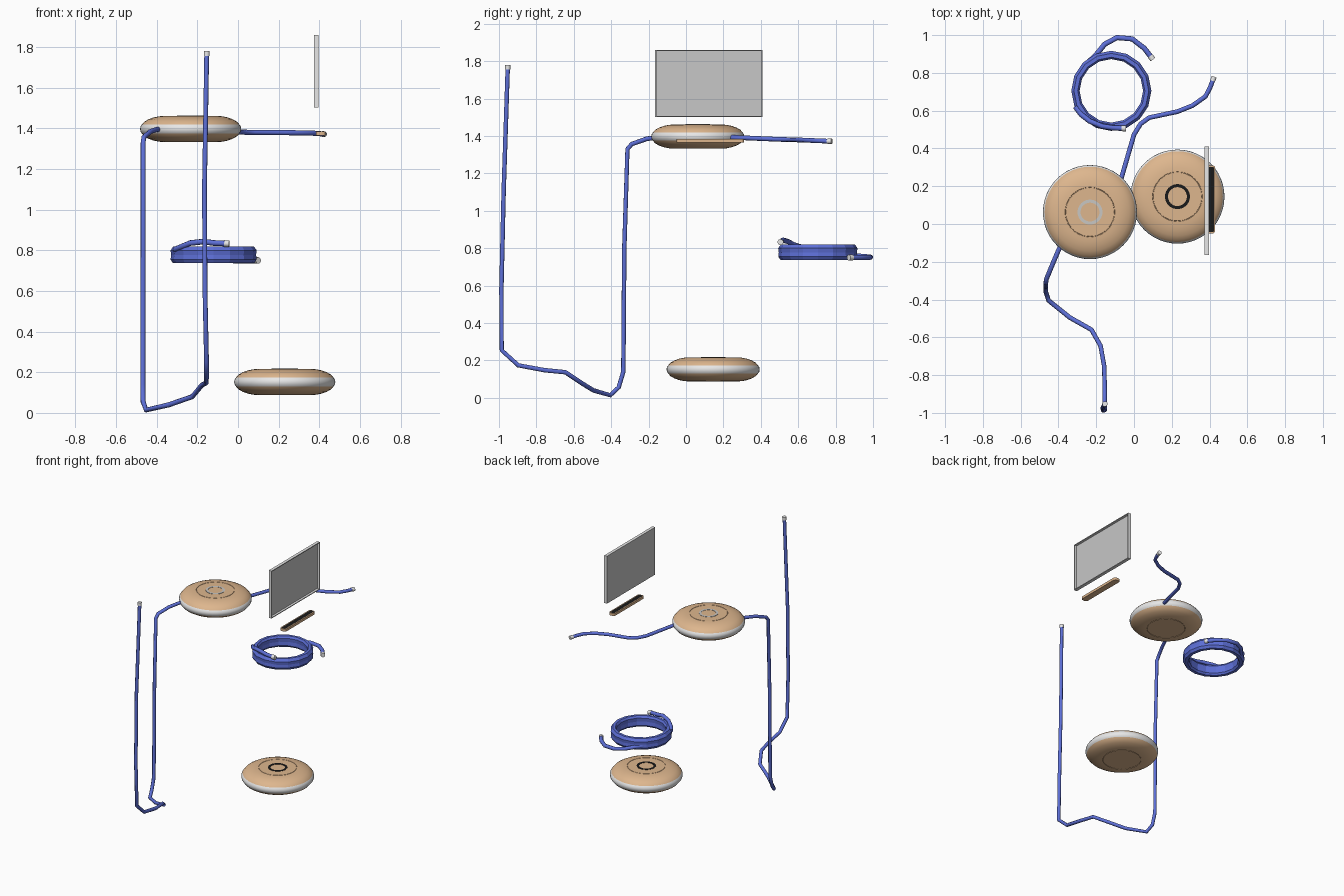
import bpy, bmesh, math
from mathutils import Vector, Matrix

cube = bpy.data.objects.get("Cube")
if cube:
    bpy.data.objects.remove(cube, do_unlink=True)


def material(name, rgb):
    m = bpy.data.materials.new(name)
    m.use_nodes = True
    m.diffuse_color = (*rgb, 1)
    bsdf = m.node_tree.nodes["Principled BSDF"]
    bsdf.inputs["Base Color"].default_value = (*rgb, 1)
    bsdf.inputs["Roughness"].default_value = 0.6
    return m


TAN = material("tan shell", (0.73, 0.47, 0.27))
BAND = material("pale band", (0.80, 0.80, 0.80))
BLUE = material("blue cable", (0.11, 0.16, 0.68))
WHITE = material("white frame", (0.95, 0.95, 0.95))
GREY = material("grey panel", (0.57, 0.57, 0.57))
BLACK = material("black", (0.01, 0.01, 0.01))
RING = material("light grey ring", (0.58, 0.57, 0.55))


def finish(name, bm, mats, loc=(0, 0, 0), angle=None):
    bmesh.ops.recalc_face_normals(bm, faces=bm.faces)
    me = bpy.data.meshes.new(name)
    bm.to_mesh(me)
    bm.free()
    for m in mats:
        me.materials.append(m)
    ob = bpy.data.objects.new(name, me)
    ob.location = loc
    bpy.context.collection.objects.link(ob)
    if angle:
        bpy.ops.object.select_all(action='DESELECT')
        ob.select_set(True)
        bpy.context.view_layer.objects.active = ob
        bpy.ops.object.shade_smooth_by_angle(angle=math.radians(angle))
    return ob


def lathe(profile, steps, closed=False):
    """Spin an (r, z) profile around the z axis."""
    bm = bmesh.new()
    verts = [bm.verts.new((r, 0, z)) for r, z in profile]
    pairs = list(zip(verts, verts[1:] + verts[:1])) if closed else list(zip(verts, verts[1:]))
    edges = [bm.edges.new(p) for p in pairs]
    bmesh.ops.spin(bm, geom=verts + edges, cent=(0, 0, 0), axis=(0, 0, 1),
                   angle=math.tau, steps=steps)
    bmesh.ops.remove_doubles(bm, verts=bm.verts, dist=1e-5)
    return bm


def box(bm, lo, hi):
    lo, hi = Vector(lo), Vector(hi)
    mat = Matrix.Translation((lo + hi) / 2) @ Matrix.Diagonal((*(hi - lo), 1))
    return bmesh.ops.create_cube(bm, size=1, matrix=mat)["verts"]


def cable(name, points, radius=0.0125, tips=()):
    """Round cable along points, with a pale plug on the listed ends."""
    cu = bpy.data.curves.new(name, 'CURVE')
    cu.dimensions = '3D'
    cu.bevel_depth = radius
    cu.bevel_resolution = 2
    cu.use_fill_caps = True
    sp = cu.splines.new('POLY')
    sp.points.add(len(points) - 1)
    for p, co in zip(sp.points, points):
        p.co = (*co, 1)
    cu.materials.append(BLUE)
    bpy.context.collection.objects.link(bpy.data.objects.new(name, cu))
    for i in tips:
        end = Vector(points[i])
        away = (end - Vector(points[1 if i == 0 else -2])).normalized()
        bm = bmesh.new()
        rot = away.to_track_quat('Z', 'Y').to_matrix().to_4x4()
        bmesh.ops.create_cone(bm, cap_ends=True, segments=10, radius1=radius * 1.15,
                              radius2=radius * 1.15, depth=0.024,
                              matrix=Matrix.Translation(end) @ rot)
        finish(name + "_tip", bm, [BAND], angle=40)


# Rounded discs: tan shells, pale rim, fine circular groove, flat ring on top
half = [(0, .064), (.128, .064), (.129, .062), (.131, .062), (.132, .064), (.155, .0625),
        (.182, .057), (.207, .048), (.228, .036), (.240, .022), (.247, .012), (.249, 0)]
shell = half + [(r, -z) for r, z in reversed(half[:-1])]


def disc(name, loc, ring_mat):
    bm = lathe(shell, 48)
    for f in bm.faces:
        f.material_index = int(abs(f.calc_center_median().z) < .022)
    finish(name, bm, [TAN, BAND], loc, 35)
    ring = lathe([(.05, .063), (.05, .066), (.066, .066), (.066, .063)], 40, closed=True)
    finish(name + "_ring", ring, [ring_mat], loc, 35)


disc("upper_disc", (-.233, .063, 1.397), RING)
disc("lower_disc", (.23, .145, .152), BLACK)

# Panel: white tray open to +x with a grey face on each side
x0, x1, y0, y1, z0, z1 = .373, .396, -.165, .41, 1.502, 1.86
bm = bmesh.new()
t = .006
box(bm, (x0, y0, z0), (x0 + t, y1, z1))
for ya, yb in ((y0, y0 + t), (y1 - t, y1)):
    box(bm, (x0 + t, ya, z0), (x1, yb, z1))
for za, zb in ((z0, z0 + t), (z1 - t, z1)):
    box(bm, (x0 + t, y0 + t, za), (x1, y1 - t, zb))
bm.normal_update()
for f in bm.faces:
    f.material_index = int(abs(f.normal.x) > .9)
finish("panel", bm, [WHITE, GREY])

# Slim bar with rounded corners and a black top strip
bm = bmesh.new()
box(bm, (.383, -.05, 1.365), (.430, .31, 1.384))
upright = [e for e in bm.edges if abs(e.verts[0].co.z - e.verts[1].co.z) > .01]
bmesh.ops.bevel(bm, geom=upright, offset=.014, segments=3, affect='EDGES', profile=.5)
bm.normal_update()
top = [f for f in bm.faces if f.normal.z > .9]
bmesh.ops.inset_region(bm, faces=top, thickness=.007)
for f in top:
    f.material_index = 1
finish("bar", bm, [TAN, BLACK])

# Coiled cable ring with two loose ends
coil = [(.168, .75), (.178, .737), (.200, .737), (.212, .755), (.209, .778),
        (.212, .800), (.198, .820), (.178, .820), (.168, .805), (.171, .778)]
finish("coil", lathe(coil, 16, closed=True), [BLUE], (-.12, .705, 0))
cable("coil_tail_back", [(-.25, .85, .765), (-.205, .89, .76), (-.155, .952, .755), (-.09, .987, .752),
                         (-.01, .98, .75), (.055, .93, .75), (.093, .88, .75)], .014, (-1,))
cable("coil_tail_front", [(-.31, .62, .805), (-.28, .58, .817), (-.235, .545, .836),
                          (-.17, .518, .843), (-.12, .51, .836), (-.055, .506, .833)], .014, (-1,))

# Long hanging cable from the front of the upper disc
cable("long_cable", [(-.36, -.06, 1.397), (-.40, -.14, 1.395), (-.43, -.21, 1.385),
                     (-.463, -.29, 1.357), (-.467, -.313, 1.33), (-.467, -.33, .795),
                     (-.468, -.335, .14), (-.467, -.36, .056), (-.452, -.405, .014),
                     (-.34, -.495, .04), (-.225, -.56, .08), (-.177, -.645, .137),
                     (-.157, -.757, .148), (-.155, -.897, .174), (-.155, -.985, .254),
                     (-.162, -.987, .58), (-.165, -.975, 1.1), (-.154, -.953, 1.768)], tips=(-1,))

# Short cable from the back of the upper disc
cable("short_cable", [(-.10, .16, 1.395), (-.066, .246, 1.393), (0, .473, 1.383),
                      (.035, .53, 1.381), (.08, .563, 1.380), (.23, .595, 1.379), (.31, .627, 1.378),
                      (.378, .675, 1.376), (.402, .72, 1.374), (.42, .768, 1.372)], tips=(-1,))
